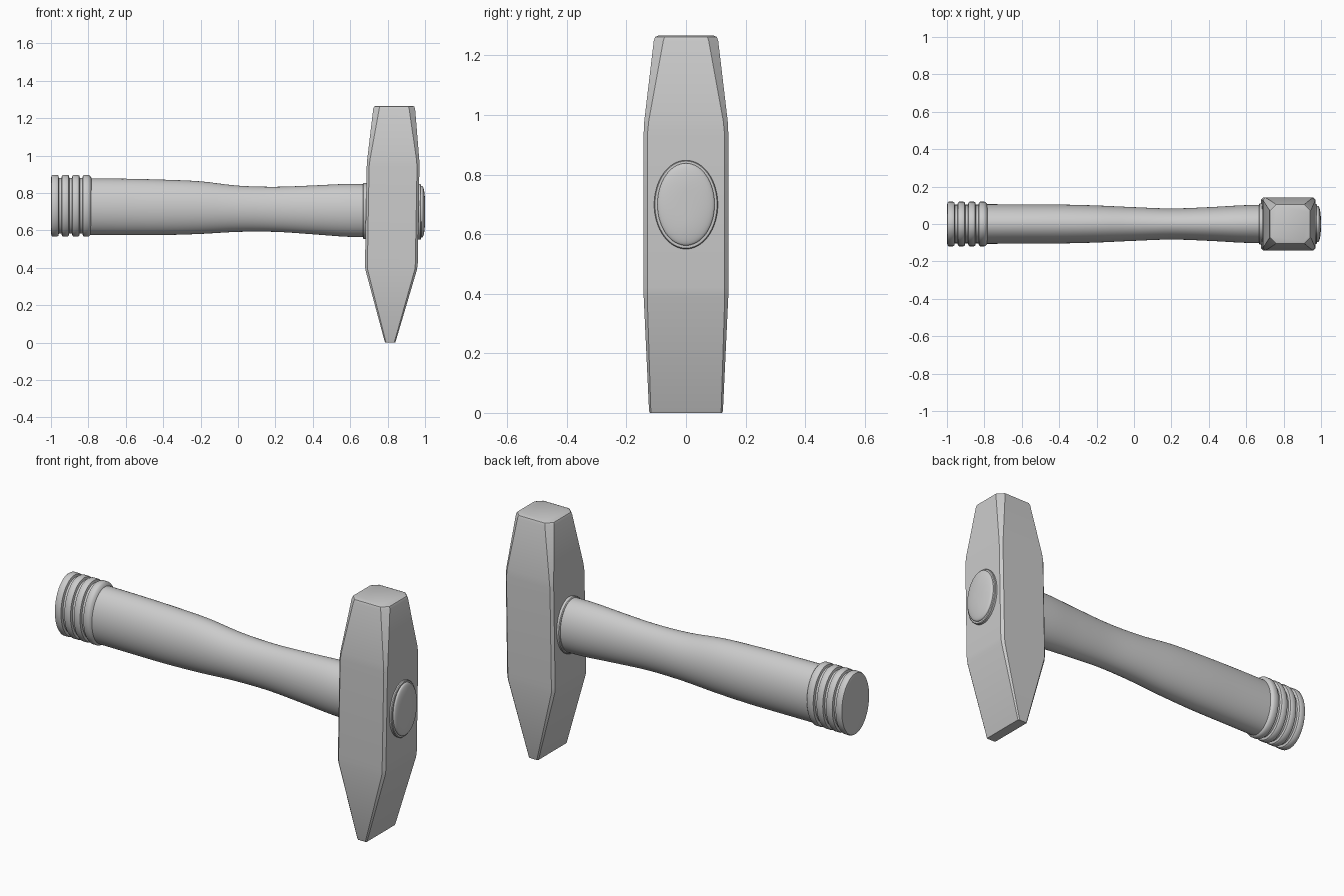
import bpy, math

if "Cube" in bpy.data.objects:
    bpy.data.objects.remove(bpy.data.objects["Cube"])

grey = bpy.data.materials.new("plain_grey")
grey.diffuse_color = (0.6, 0.6, 0.6, 1)
grey.use_nodes = True
grey.node_tree.nodes["Principled BSDF"].inputs["Base Color"].default_value = grey.diffuse_color


def make_loft(name, rings, angle=35):
    """Skin a list of equal-length closed rings and cap both ends."""
    n = len(rings[0])
    verts = [p for r in rings for p in r]
    faces = []
    for k in range(len(rings) - 1):
        for i in range(n):
            j = (i + 1) % n
            faces.append((k * n + i, k * n + j, (k + 1) * n + j, (k + 1) * n + i))
    faces.append(tuple(range(n))[::-1])
    faces.append(tuple((len(rings) - 1) * n + i for i in range(n)))
    me = bpy.data.meshes.new(name)
    me.from_pydata(verts, [], faces)
    me.materials.append(grey)
    ob = bpy.data.objects.new(name, me)
    bpy.context.collection.objects.link(ob)
    bpy.ops.object.select_all(action='DESELECT')
    ob.select_set(True)
    bpy.context.view_layer.objects.active = ob
    bpy.ops.object.mode_set(mode='EDIT')
    bpy.ops.mesh.select_all(action='SELECT')
    bpy.ops.mesh.normals_make_consistent(inside=False)
    bpy.ops.object.mode_set(mode='OBJECT')
    bpy.ops.object.shade_smooth_by_angle(angle=math.radians(angle))
    return ob


def oval(x, z0, z1, hy, n=64):
    c, hz = (z0 + z1) / 2, (z1 - z0) / 2
    return [(x, hy * math.cos(t), c + hz * math.sin(t))
            for t in (2 * math.pi * i / n for i in range(n))]


def chamfered(z, x0, x1, hy, c):
    return [(x0 + c, -hy, z), (x1 - c, -hy, z), (x1, -hy + c, z), (x1, hy - c, z),
            (x1 - c, hy, z), (x0 + c, hy, z), (x0, hy - c, z), (x0, -hy + c, z)]


# hammer head: wedge peen at the bottom, tapered striking face on top
make_loft("hammer_head", [
    chamfered(0.0, 0.787, 0.84, 0.121, 0.004),
    chamfered(0.006, 0.784, 0.843, 0.124, 0.006),
    chamfered(0.39, 0.681, 0.957, 0.142, 0.012),
    chamfered(0.42, 0.679, 0.961, 0.143, 0.013),
    chamfered(0.94, 0.688, 0.97, 0.142, 0.013),
    chamfered(0.98, 0.691, 0.969, 0.14, 0.015),
    chamfered(1.25, 0.723, 0.947, 0.108, 0.032),
    chamfered(1.262, 0.728, 0.942, 0.103, 0.031),
    chamfered(1.266, 0.738, 0.932, 0.093, 0.028)], 25)


# waisted wooden handle, smoothly interpolated between stations
stations = [(-0.82, 0.576, 0.878, 0.106), (-0.6, 0.575, 0.876, 0.105),
            (-0.4, 0.575, 0.871, 0.104), (-0.2, 0.581, 0.862, 0.099),
            (0.0, 0.592, 0.839, 0.09), (0.2, 0.592, 0.833, 0.083),
            (0.4, 0.579, 0.84, 0.09), (0.58, 0.566, 0.848, 0.1),
            (0.72, 0.564, 0.845, 0.103)]


def spline(a, b, c, d, t):
    return 0.5 * (2 * b + (c - a) * t + (2 * a - 5 * b + 4 * c - d) * t * t
                  + (3 * b - a - 3 * c + d) * t ** 3)


rings = []
for k in range(len(stations) - 1):
    p = [stations[min(max(k + o, 0), len(stations) - 1)] for o in (-1, 0, 1, 2)]
    for s in range(5):
        rings.append(oval(*[spline(*q, s / 5) for q in zip(*p)]))
rings.append(oval(*stations[-1]))
make_loft("handle", rings)


def oval_turned(name, profile, z0, z1, hy):
    """Stack of ovals; each profile entry is (x, inset)."""
    make_loft(name, [oval(x, z0 + d, z1 - d, hy - d) for x, d in profile])


# ribbed grip at the butt of the handle
profile = [(-1.0, 0.022), (-0.998, 0.008)]
for i in range(4):
    a = -0.997 + i * 0.056
    profile += [(a, 0.004), (a + 0.006, 0.0), (a + 0.03, 0.0), (a + 0.036, 0.004)]
    if i < 3:
        profile += [(a + 0.039, 0.016), (a + 0.053, 0.016)]
profile += [(-0.786, 0.012), (-0.782, 0.022)]
oval_turned("ribbed_grip", profile, 0.567, 0.897, 0.119)

# collar where the handle enters the head
oval_turned("inner_collar", [(0.667, 0.014), (0.668, 0.004), (0.672, 0.0), (0.70, 0.0)],
            0.555, 0.852, 0.11)

# outer rim and domed handle end
oval_turned("outer_rim", [(0.94, 0.0), (0.975, 0.0), (0.979, 0.003), (0.98, 0.014)],
            0.55, 0.848, 0.107)
dome = [(0.95, 0.0), (0.984, 0.0)]
dome += [(0.984 + 0.016 * math.sin(a), 0.092 * (1 - math.cos(a)))
         for a in (math.pi / 2 * i / 10 for i in range(1, 11))]
oval_turned("handle_end", dome, 0.562, 0.838, 0.096)
